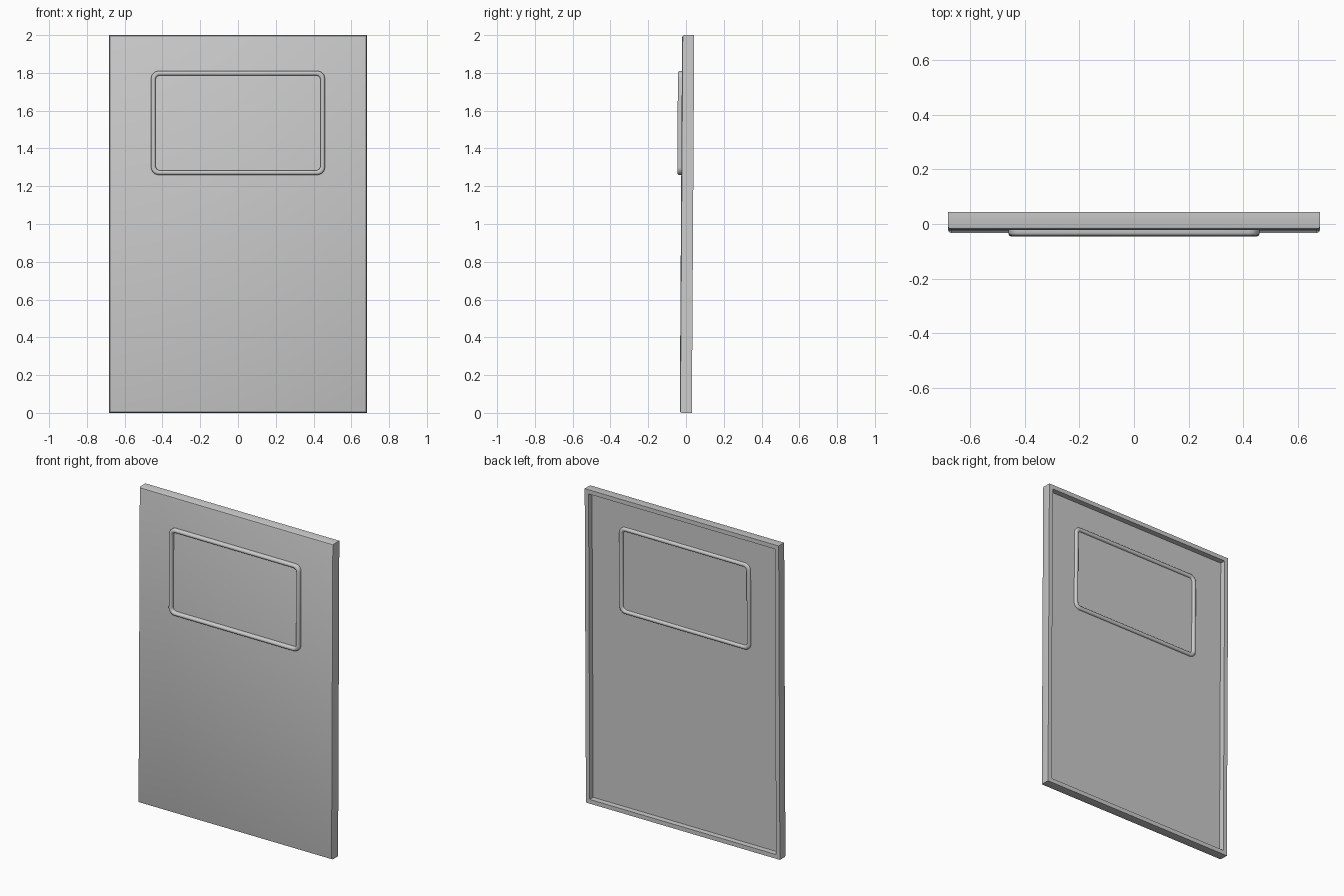
import bpy, bmesh, math

if "Cube" in bpy.data.objects:
    bpy.data.objects.remove(bpy.data.objects["Cube"])

LEAN = 0.0125 / 2          # backward lean of the whole door
WIN_Z = 1.535              # window centre height


def rounded_rect(w, h, r, cz, n=6):
    """Outline (x, z) of a rectangle; r = 0 gives sharp corners."""
    if r == 0:
        return [(w, cz + h), (-w, cz + h), (-w, cz - h), (w, cz - h)]
    pts = []
    for i, (sx, sz) in enumerate([(1, 1), (-1, 1), (-1, -1), (1, -1)]):
        for k in range(n + 1):
            a = math.pi / 2 * (i + k / n)
            pts.append((sx * (w - r) + r * math.cos(a),
                        cz + sz * (h - r) + r * math.sin(a)))
    return pts


def skin(name, loops, closed):
    """Bridge (outline, y) loops; cap both ends or close into a ring."""
    bm = bmesh.new()
    rows = [[bm.verts.new((x, y + LEAN * z, z)) for x, z in pts] for pts, y in loops]
    pairs = list(zip(rows, rows[1:]))
    if closed:
        pairs.append((rows[-1], rows[0]))
    else:
        bm.faces.new(rows[0])
        bm.faces.new(rows[-1])
    for a, b in pairs:
        for i in range(len(a)):
            j = (i + 1) % len(a)
            bm.faces.new((a[i], a[j], b[j], b[i]))
    bmesh.ops.recalc_face_normals(bm, faces=bm.faces)
    me = bpy.data.meshes.new(name)
    bm.to_mesh(me)
    bm.free()
    ob = bpy.data.objects.new(name, me)
    bpy.context.collection.objects.link(ob)
    bpy.ops.object.select_all(action='DESELECT')
    ob.select_set(True)
    bpy.context.view_layer.objects.active = ob
    bpy.ops.object.shade_smooth_by_angle(angle=math.radians(40))
    return ob


# Door panel: bevelled front edge, hollow back with a raised rim
W, H = 0.682, 1.0
panel = [(0.012, -0.033), (0.0035, -0.0295), (0.0, -0.021),
         (0.0, 0.031), (0.027, 0.031), (0.027, -0.004)]
skin("door_panel",
     [(rounded_rect(W - d, H - d, 0, 1.0), y) for d, y in panel], False)

# Window seal: rounded ring standing proud on both sides of the panel
seal = [(0.0, -0.030), (0.0, -0.045), (0.003, -0.051), (0.009, -0.054),
        (0.016, -0.054), (0.021, -0.051), (0.024, -0.045), (0.024, 0.002),
        (0.021, 0.007), (0.016, 0.010), (0.009, 0.010), (0.003, 0.007), (0.0, 0.002)]
skin("window_seal",
     [(rounded_rect(0.46 - d, 0.275 - d, 0.04 - d * 0.7, WIN_Z), y) for d, y in seal], True)
